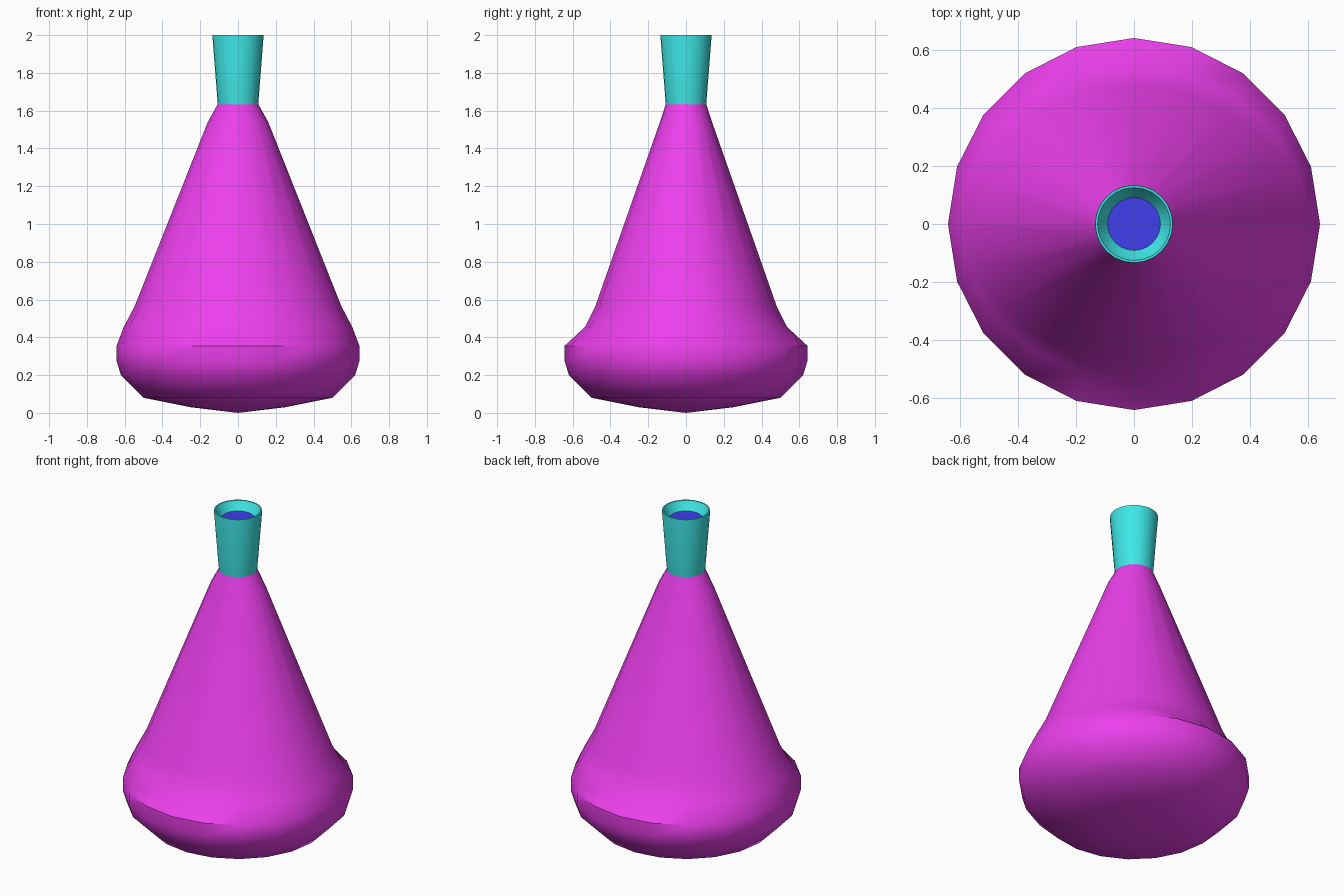
import bpy, bmesh, math

if "Cube" in bpy.data.objects:
    bpy.data.objects.remove(bpy.data.objects["Cube"])


def material(name, color):
    m = bpy.data.materials.new(name)
    m.diffuse_color = (*color, 1)
    m.use_nodes = True
    m.node_tree.nodes["Principled BSDF"].inputs["Base Color"].default_value = m.diffuse_color
    return m


def loft(name, profile, sides, mat, angle=40):
    """Stack elliptical rings (rx, ry, z); a zero radius makes a pole."""
    bm = bmesh.new()
    rings = []
    for rx, ry, z in profile:
        if rx == 0:
            rings.append([bm.verts.new((0, 0, z))] * sides)
        else:
            turns = [2 * math.pi * i / sides for i in range(sides)]
            rings.append([bm.verts.new((rx * math.cos(t), ry * math.sin(t), z)) for t in turns])
    for low, high in zip(rings, rings[1:]):
        for i in range(sides):
            j = (i + 1) % sides
            corners = dict.fromkeys((low[i], low[j], high[j], high[i]))
            bm.faces.new(list(corners))
    mesh = bpy.data.meshes.new(name)
    bm.to_mesh(mesh)
    bm.free()
    obj = bpy.data.objects.new(name, mesh)
    bpy.context.collection.objects.link(obj)
    mesh.materials.append(mat)
    bpy.ops.object.select_all(action='DESELECT')
    obj.select_set(True)
    bpy.context.view_layer.objects.active = obj
    bpy.ops.object.shade_smooth_by_angle(angle=math.radians(angle))
    return obj


magenta = material("magenta", (0.85, 0.05, 0.85))
teal = material("teal", (0.05, 0.8, 0.8))
blue = material("blue", (0.05, 0.05, 0.85))

# Flask body: round bulging base, cone slightly flattened front to back
loft("flask_body", [
    (0, 0, 0), (0.25, 0.25, 0.03), (0.50, 0.50, 0.08), (0.62, 0.62, 0.20),
    (0.643, 0.643, 0.275), (0.643, 0.643, 0.355), (0.605, 0.535, 0.455),
    (0.547, 0.48, 0.565), (0.16, 0.138, 1.54), (0.107, 0.107, 1.635),
], 20, magenta)

# Flared neck with a thin lip and a sloping inner wall
loft("neck", [(r, r, z) for r, z in [
    (0.107, 1.63), (0.135, 1.99), (0.134, 2.0), (0.126, 2.0),
    (0.123, 1.993), (0.09, 1.948),
]], 24, teal)

# Stopper disc sunk inside the neck
loft("stopper_disc", [(0.092, 0.092, 1.95), (0, 0, 1.95)], 24, blue)
